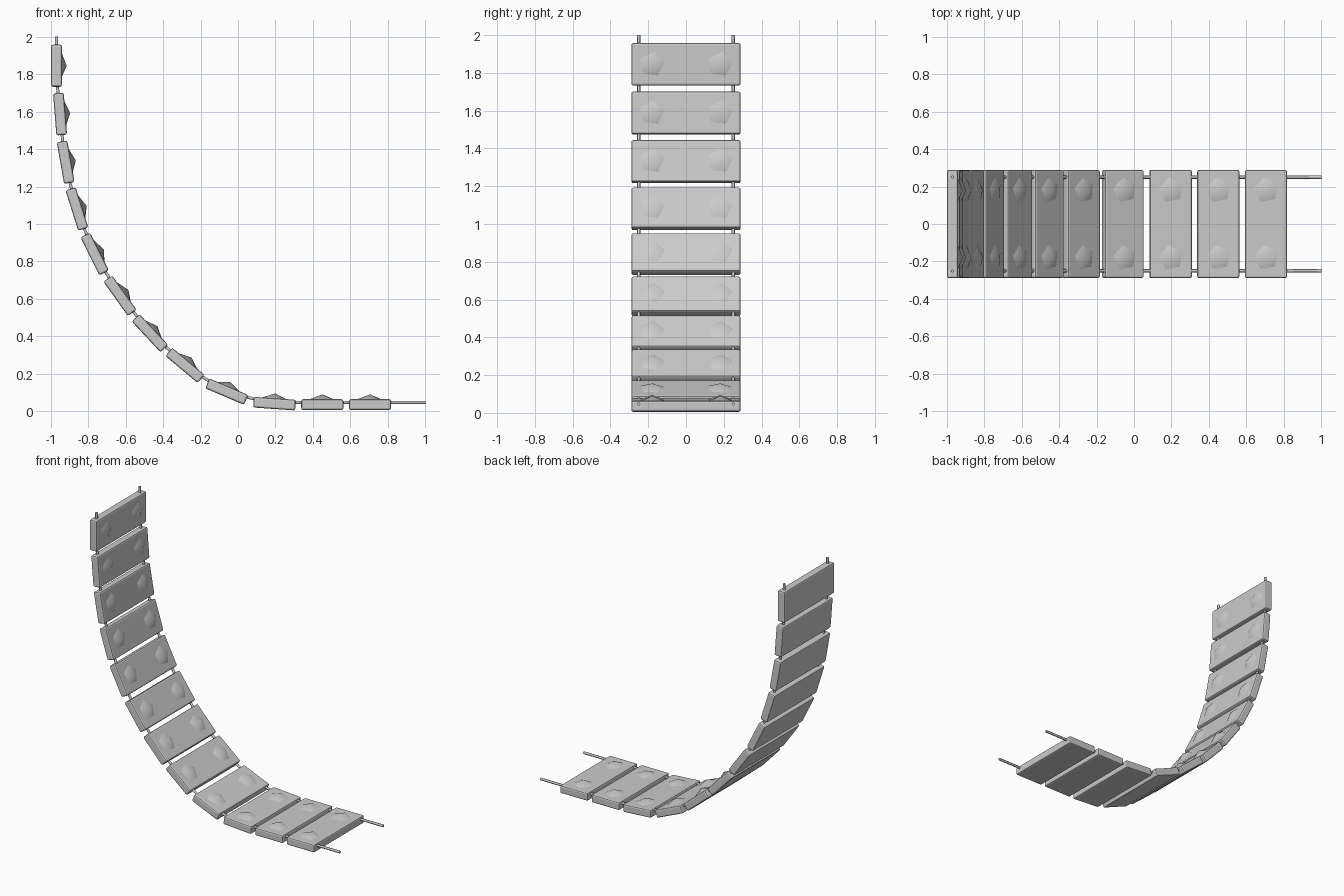
import bpy, math
from mathutils import Matrix, Vector

if "Cube" in bpy.data.objects:
    bpy.data.objects.remove(bpy.data.objects["Cube"])

# Plate centre x, z and slope in degrees, top to bottom of the sweep
STATIONS = [(-0.969, 1.845, 90), (-0.95, 1.587, 85.5), (-0.92, 1.33, 80), (-0.86, 1.08, 72.5),
            (-0.765, 0.84, 63.5), (-0.63, 0.617, 54.5), (-0.47, 0.417, 47), (-0.283, 0.245, 40),
            (-0.06, 0.105, 23), (0.195, 0.041, 4), (0.45, 0.036, 0), (0.705, 0.036, 0)]
LENGTH, WIDTH, THICK = 0.225, 0.578, 0.057


def place(obj, name, matrix):
    obj.name = name
    obj.matrix_world = matrix


def smooth(obj, degrees):
    bpy.ops.object.select_all(action='DESELECT')
    obj.select_set(True)
    bpy.context.view_layer.objects.active = obj
    bpy.ops.object.shade_smooth_by_angle(angle=math.radians(degrees))


def add_plate(index, matrix):
    bpy.ops.mesh.primitive_cube_add(size=1)
    obj = bpy.context.object
    obj.data.transform(Matrix.Diagonal((LENGTH, WIDTH, THICK, 1)))
    bevel = obj.modifiers.new("edge_bevel", 'BEVEL')
    bevel.width = 0.01
    bevel.segments = 2
    place(obj, f"plate_{index}", matrix)


def add_stud(name, matrix, y):
    # Shallow five-sided stud, sunk slightly into the plate
    bpy.ops.mesh.primitive_cone_add(vertices=5, radius1=0.073, radius2=0, depth=0.028)
    obj = bpy.context.object
    smooth(obj, 40)
    local = Matrix.Translation((0, y, THICK / 2 + 0.012)) @ Matrix.Rotation(math.radians(10), 4, 'Z')
    place(obj, name, matrix @ local)


def add_rod(name, y, points):
    curve = bpy.data.curves.new(name, 'CURVE')
    curve.dimensions = '3D'
    curve.bevel_depth = 0.009
    curve.bevel_resolution = 1
    curve.use_fill_caps = True
    spline = curve.splines.new('POLY')
    spline.points.add(len(points) - 1)
    for p, (x, z) in zip(spline.points, points):
        p.co = (x, y, z, 1)
    bpy.context.collection.objects.link(bpy.data.objects.new(name, curve))


# Plates with a pair of studs each
for i, (x, z, slope) in enumerate(STATIONS, 1):
    m = Matrix.Translation((x, 0, z)) @ Matrix.Rotation(math.radians(slope), 4, 'Y')
    add_plate(i, m)
    for side, y in (("left", 0.18), ("right", -0.18)):
        add_stud(f"stud_{side}_{i}", m, y)

# Two rods threaded through all plates, lifted a little above their centres
path = [(-0.968, 2.0)]
for x, z, slope in STATIONS:
    a = math.radians(slope)
    lift = 0.012 * math.cos(a)
    for t in (-0.08, 0.08):
        path.append((x + t * math.cos(a) + lift * math.sin(a),
                     z - t * math.sin(a) + lift * math.cos(a)))
path.append((1.0, 0.048))
for side, y in (("left", 0.25), ("right", -0.25)):
    add_rod(f"rod_{side}", y, path)
